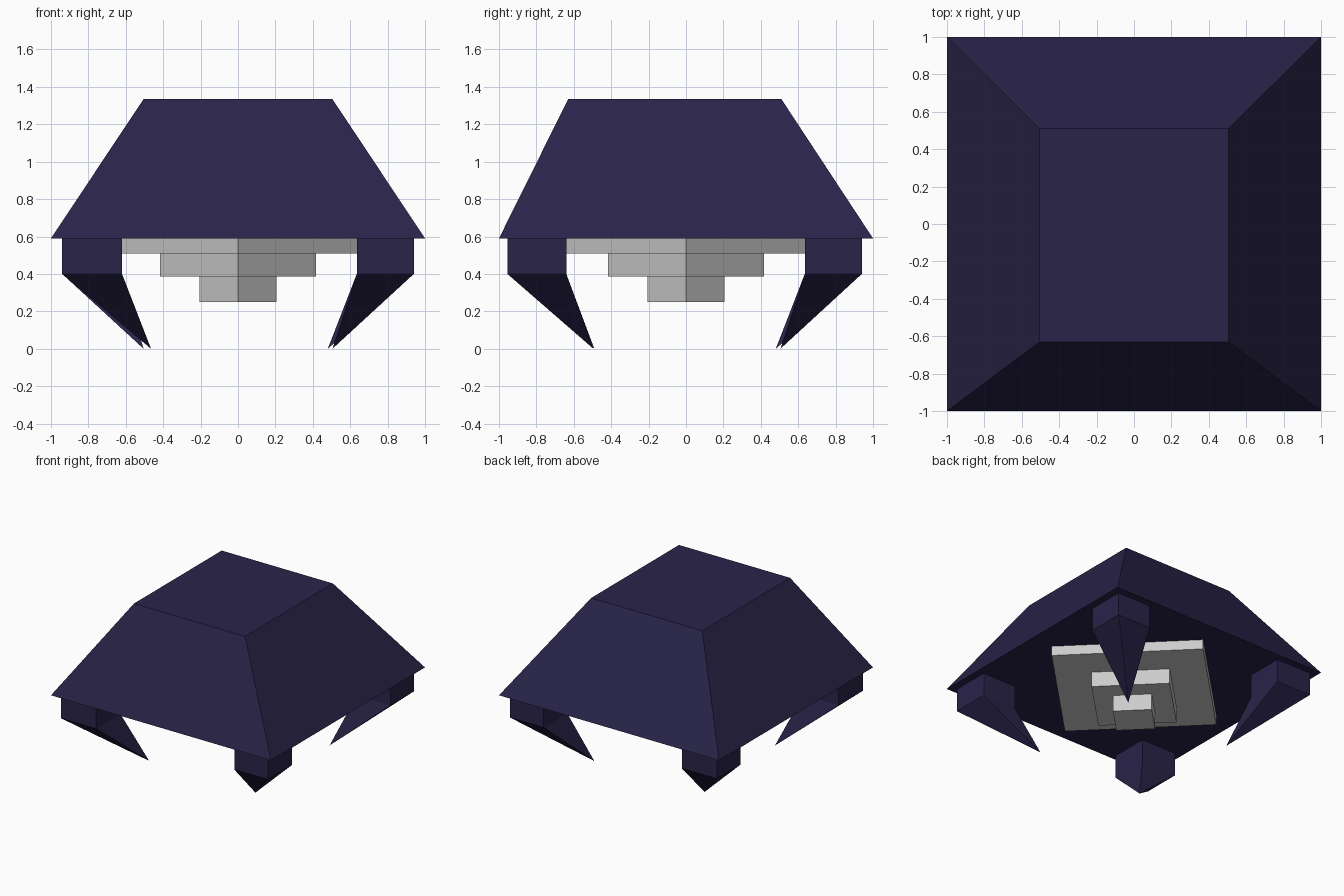
import bpy, bmesh, math
from mathutils import Matrix

if "Cube" in bpy.data.objects:
    bpy.data.objects.remove(bpy.data.objects["Cube"])

navy = bpy.data.materials.new("dark_navy")
navy.diffuse_color = (0.022, 0.017, 0.066, 1)
navy.use_nodes = True
navy.node_tree.nodes["Principled BSDF"].inputs["Base Color"].default_value = navy.diffuse_color


def finish(name, bm, mat=None):
    bmesh.ops.recalc_face_normals(bm, faces=bm.faces)
    me = bpy.data.meshes.new(name)
    bm.to_mesh(me)
    bm.free()
    ob = bpy.data.objects.new(name, me)
    bpy.context.collection.objects.link(ob)
    if mat:
        me.materials.append(mat)
    return ob


def rect(bm, x0, x1, y0, y1, z):
    return [bm.verts.new((x, y, z)) for x, y in ((x0, y0), (x1, y0), (x1, y1), (x0, y1))]


def bridge(bm, a, b):
    for i in range(4):
        j = (i + 1) % 4
        bm.faces.new((a[i], a[j], b[j], b[i]))


# Tapered roof shell, with a closed underside
bm = bmesh.new()
base = rect(bm, -1, 1, -1, 1, 0.59)
top = rect(bm, -0.505, 0.505, -0.63, 0.51, 1.335)
bridge(bm, base, top)
bm.faces.new(base)
bm.faces.new(top)
finish("roof", bm, navy)


# Corner legs: square block ending in an inward-leaning spike
def leg(name, x0, x1, y0, y1, tip):
    bm = bmesh.new()
    upper = rect(bm, x0, x1, y0, y1, 0.59)
    lower = rect(bm, x0, x1, y0, y1, 0.40)
    bridge(bm, upper, lower)
    bm.faces.new(upper)
    point = bm.verts.new((*tip, 0))
    for i in range(4):
        bm.faces.new((lower[i], lower[(i + 1) % 4], point))
    finish(name, bm, navy)


leg("front_left_leg", -0.94, -0.62, -0.955, -0.64, (-0.465, -0.49))
leg("front_right_leg", 0.635, 0.94, -0.955, -0.64, (0.505, -0.495))
leg("back_left_leg", -0.94, -0.62, 0.635, 0.94, (-0.505, 0.48))
leg("back_right_leg", 0.635, 0.94, 0.635, 0.94, (0.48, 0.505))

# Stepped grey blocks below the roof, turned 45 degrees
for name, half_diag, z0, z1 in (("upper_step", 0.81, 0.51, 0.59),
                                ("middle_step", 0.418, 0.385, 0.51),
                                ("lower_step", 0.207, 0.25, 0.385)):
    side = half_diag * math.sqrt(2)
    bm = bmesh.new()
    bmesh.ops.create_cube(bm, size=1, matrix=Matrix.Translation((0, 0, (z0 + z1) / 2))
                          @ Matrix.Rotation(math.pi / 4, 4, 'Z')
                          @ Matrix.Diagonal((side, side, z1 - z0, 1)))
    finish(name, bm)
